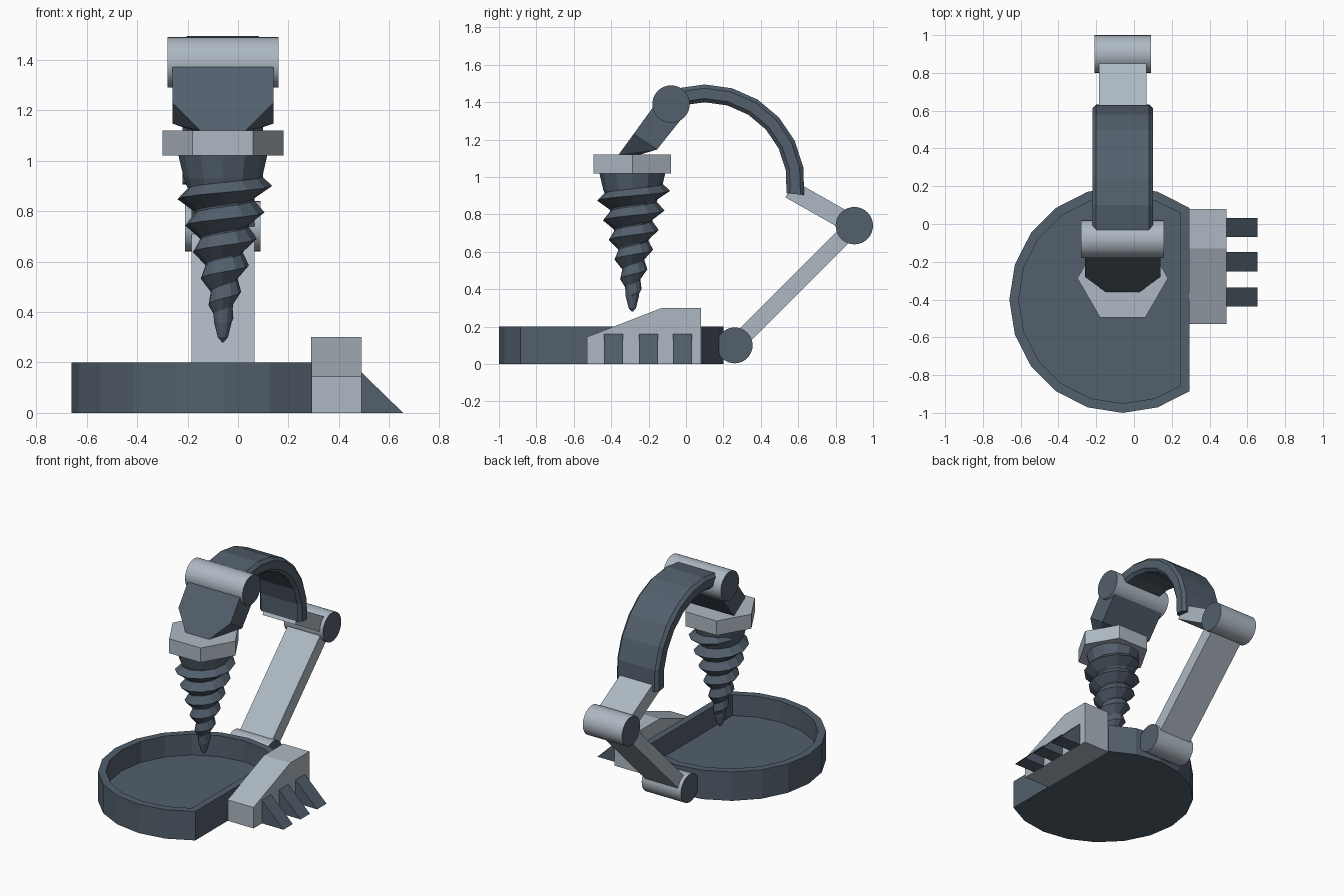
import bpy, bmesh, math
from mathutils import Vector

if "Cube" in bpy.data.objects:
    bpy.data.objects.remove(bpy.data.objects["Cube"])

CX = -0.06  # machine centre line in x


def material(name, rgb):
    m = bpy.data.materials.new(name)
    m.diffuse_color = (*rgb, 1)
    m.use_nodes = True
    m.node_tree.nodes["Principled BSDF"].inputs["Base Color"].default_value = m.diffuse_color
    return m


DARK = material("dark slate steel", (0.085, 0.115, 0.15))
LIGHT = material("light grey steel", (0.42, 0.48, 0.54))


def finish(name, bm, *mats):
    bmesh.ops.recalc_face_normals(bm, faces=bm.faces)
    me = bpy.data.meshes.new(name)
    bm.to_mesh(me)
    bm.free()
    for m in mats:
        me.materials.append(m)
    ob = bpy.data.objects.new(name, me)
    bpy.context.collection.objects.link(ob)
    return ob


def loft(name, rings, mat, closed=False):
    """Skin a list of equal-length point loops and cap the ends."""
    bm = bmesh.new()
    loops = [[bm.verts.new(p) for p in r] for r in rings]
    n = len(loops[0])
    for a, b in zip(loops, loops[1:]):
        for i in range(n):
            j = (i + 1) % n
            bm.faces.new((a[i], a[j], b[j], b[i]))
    bm.faces.new(loops[0])
    bm.faces.new(loops[-1])
    return finish(name, bm, mat)


def hull(name, pts, mat):
    bm = bmesh.new()
    for p in pts:
        bm.verts.new(p)
    bmesh.ops.convex_hull(bm, input=bm.verts)
    bmesh.ops.dissolve_limit(bm, angle_limit=0.02, verts=bm.verts, edges=bm.edges)
    return finish(name, bm, mat)


def prism_x(name, profile, x0, x1, mat):
    """Extrude a (y, z) profile between two x positions."""
    return loft(name, [[(x, y, z) for y, z in profile] for x in (x0, x1)], mat)


def hinge(name, y, z, r, half):
    """Barrel along x with a light body and dark end caps."""
    n = 32
    bm = bmesh.new()
    rings = [[bm.verts.new((CX + s * half, y + r * math.cos(2 * math.pi * i / n),
                            z + r * math.sin(2 * math.pi * i / n))) for i in range(n)]
             for s in (-1, 1)]
    for i in range(n):
        j = (i + 1) % n
        f = bm.faces.new((rings[0][i], rings[0][j], rings[1][j], rings[1][i]))
        f.smooth = True
    for r_ in rings:
        bm.faces.new(r_).material_index = 1
    for e in bm.edges:
        if any(len(f.verts) > 4 for f in e.link_faces):
            e.smooth = False
    return finish(name, bm, LIGHT, DARK)


def link_bar(name, a, b, thick, half=0.125):
    """Flat bar between two (y, z) points."""
    a, b = Vector(a), Vector(b)
    d = (b - a).normalized()
    n = Vector((-d.y, d.x)) * thick / 2
    return prism_x(name, [a + n, b + n, b - n, a - n], CX - half, CX + half, LIGHT)


# D-shaped tray: outer wall, rim, inner wall, floor
def d_loop(r, end, z):
    angs = [end] + list(range(72, 289, 18)) + [360 - end]
    return [(CX + r * math.cos(math.radians(a)), -0.4 + r * math.sin(math.radians(a)), z) for a in angs]


loft("tray", [d_loop(0.6, 54, 0), d_loop(0.6, 54, 0.2), d_loop(0.55, 56.3, 0.2),
              d_loop(0.55, 56.3, 0.055)], DARK)

# side block with wedge teeth
prism_x("side_block", [(-0.53, 0), (-0.53, 0.145), (-0.13, 0.3), (0.08, 0.3), (0.08, 0)],
        0.29, 0.49, LIGHT)
for k, y in enumerate((-0.387, -0.2, -0.018)):
    loft(f"wedge_tooth_{k + 1}", [[(0.485, y + s, 0), (0.655, y + s, 0), (0.49, y + s, 0.16), (0.485, y + s, 0.16)]
                                  for s in (-0.051, 0.051)], DARK)

# hinges and arm links
hinge("base_hinge", 0.26, 0.1, 0.096, 0.15)
hinge("elbow_hinge", 0.9, 0.74, 0.1, 0.15)
hinge("head_hinge", -0.08, 1.39, 0.1, 0.22)
link_bar("lower_arm", (0.26, 0.1), (0.9, 0.74), 0.09)
link_bar("upper_arm", (0.9, 0.74), (0.556, 0.935), 0.1)

# curved arch with chamfered edges
C, W, R0, R1 = 0.02, 0.16, 0.44, 0.535
section = [(-W + C, R0), (W - C, R0), (W, R0 + C), (W, R1 - C),
           (W - C, R1), (-W + C, R1), (-W, R1 - C), (-W, R0 + C)]
arch = []
for i in range(9):
    a = math.radians(-6 + 16 * i)
    if i == 8:
        a = math.radians(112)
    arch.append([(CX + x, 0.1 + r * math.cos(a), 0.96 + r * math.sin(a)) for x, r in section])
loft("curved_arch", arch, DARK)

# drill head plate, corners tapered into the collar
hull("drill_head", [(CX + s * w, y, z) for s in (-1, 1) for w, y, z in (
    (0.2, -0.135, 1.43), (0.2, -0.005, 1.335), (0.2, -0.28, 1.23), (0.2, -0.155, 1.147),
    (0.09, -0.36, 1.12), (0.09, -0.28, 1.11))], DARK)

# hexagonal collar
DY = -0.287


def ring(r, z, n):
    return [(CX + r * math.cos(2 * math.pi * i / n), DY + r * math.sin(2 * math.pi * i / n), z)
            for i in range(n)]


loft("hex_collar", [ring(0.24, 1.02, 6), ring(0.24, 1.12, 6)], LIGHT)


# drill core and spiral thread
def peak(z):
    return 0.037 + 0.29 * (z - 0.36)


core = [(0.28, 0.003), (0.3, 0.02), (0.36, 0.035), (0.45, 0.66 * peak(0.45)),
        (0.86, 0.7 * peak(0.86)), (0.93, 0.155), (1.025, 0.177)]
loft("drill_core", [ring(r, z, 12) for z, r in core], DARK)

PITCH, SEG = 0.105, 12
thread = []
first, last = -62, 6  # steps of 30 degrees; z = 0.90 on the right side
for i in range(first, last + 1):
    a = 2 * math.pi * i / SEG
    z = 0.90 + PITCH * i / SEG
    fade = min(1, (last - i) / 3, (i - first + 1) / 3)
    lo = z - PITCH / 2
    hi = z + PITCH / 2
    root_lo, root_hi = 0.67 * peak(lo), 0.67 * peak(hi)
    top = 0.7 * peak(z) + (0.31 * peak(z)) * fade
    thread.append([(CX + r * math.cos(a), DY + r * math.sin(a), h) for r, h in
                   ((root_lo, lo), (top, z), (root_hi, hi))])
loft("drill_thread", thread, DARK)
